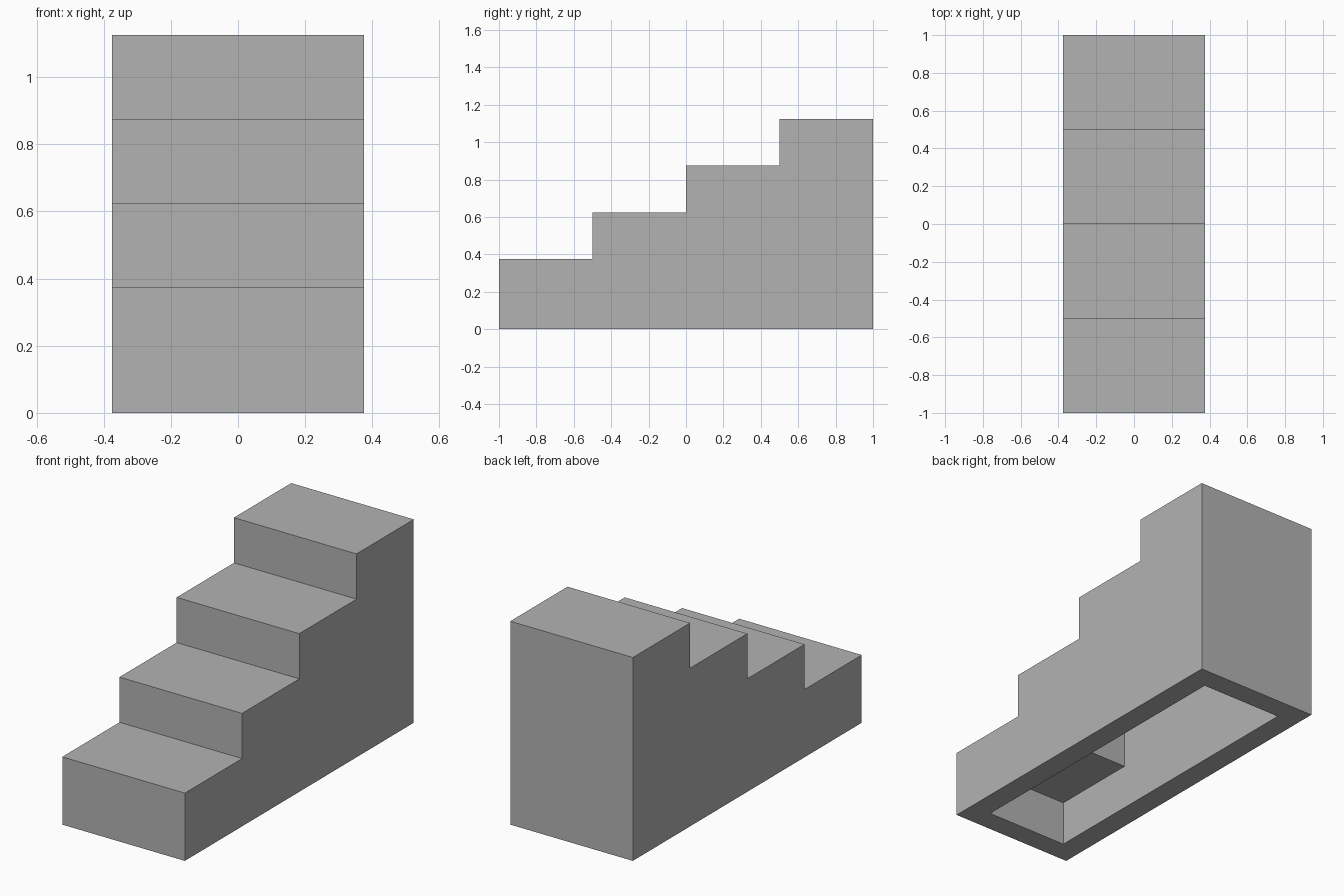
import bpy
import bmesh

cube = bpy.data.objects.get("Cube")
if cube:
    bpy.data.objects.remove(cube, do_unlink=True)

STEPS, TREAD, RISE = 4, 0.5, 0.25
HALF_WIDTH, HALF_LENGTH, FIRST_TOP = 0.375, 1.0, 0.375
WALL = 0.125


def stair_profile(inset):
    """Side outline (y, z) from front foot to back foot, shrunk by the wall inset."""
    points = [(-HALF_LENGTH + inset, 0)]
    for i in range(STEPS):
        top = FIRST_TOP + i * RISE - inset
        start = -HALF_LENGTH + i * TREAD + inset
        end = start + TREAD if i < STEPS - 1 else HALF_LENGTH - inset
        points += [(start, top), (end, top)]
    return points + [(HALF_LENGTH - inset, 0)]


def add_shell(bm, inset):
    """Stepped shell open at the bottom; returns its four foot corners in loop order."""
    x = HALF_WIDTH - inset
    profile = stair_profile(inset)
    right = [bm.verts.new((-x, y, z)) for y, z in profile]
    left = [bm.verts.new((x, y, z)) for y, z in profile]
    bm.faces.new(right)
    bm.faces.new(left)
    for i in range(len(profile) - 1):
        bm.faces.new((right[i], right[i + 1], left[i + 1], left[i]))
    return [right[0], right[-1], left[-1], left[0]]


# Outer steps, hollow underside and the flat rim joining them
bm = bmesh.new()
outer = add_shell(bm, 0)
inner = add_shell(bm, WALL)
for i in range(4):
    j = (i + 1) % 4
    bm.faces.new((outer[i], outer[j], inner[j], inner[i]))
bmesh.ops.recalc_face_normals(bm, faces=bm.faces[:])

mesh = bpy.data.meshes.new("staircase")
bm.to_mesh(mesh)
bm.free()
staircase = bpy.data.objects.new("staircase", mesh)
bpy.context.collection.objects.link(staircase)

# Plain grey finish
grey = bpy.data.materials.new("plain_grey")
grey.use_nodes = True
colour = (0.45, 0.45, 0.45, 1)
grey.diffuse_color = colour
grey.node_tree.nodes["Principled BSDF"].inputs["Base Color"].default_value = colour
mesh.materials.append(grey)
